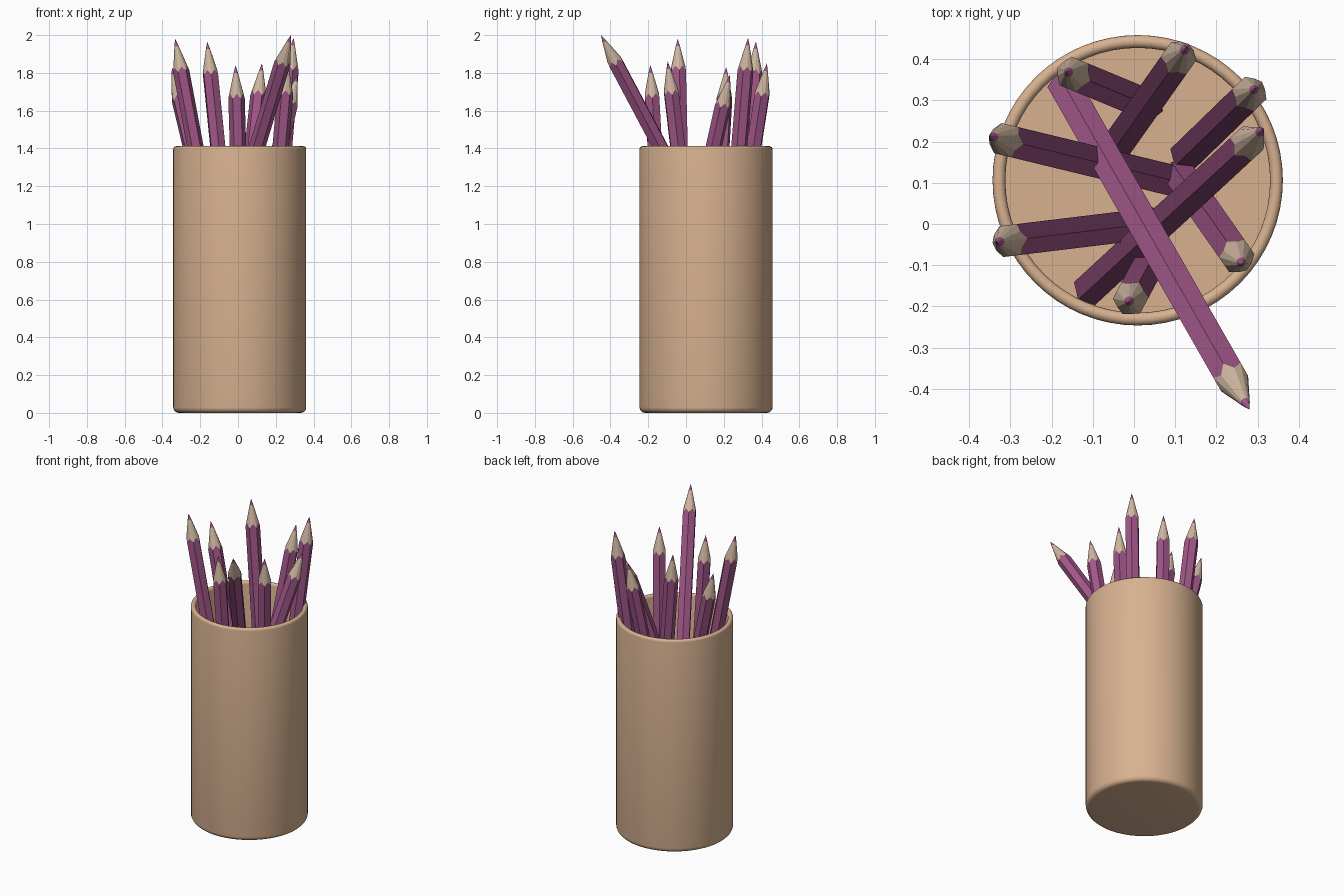
import bpy, bmesh, math
from mathutils import Vector

if "Cube" in bpy.data.objects:
    bpy.data.objects.remove(bpy.data.objects["Cube"])


def material(name, rgb):
    m = bpy.data.materials.new(name)
    m.diffuse_color = (*rgb, 1)
    m.use_nodes = True
    m.node_tree.nodes["Principled BSDF"].inputs["Base Color"].default_value = m.diffuse_color
    return m


TAN = material("tan_cup", (0.68, 0.44, 0.28))
PURPLE = material("purple_paint", (0.36, 0.095, 0.25))
WOOD = material("bare_wood", (0.62, 0.47, 0.35))


def add_object(name, bm, mats):
    bmesh.ops.recalc_face_normals(bm, faces=bm.faces)
    me = bpy.data.meshes.new(name)
    bm.to_mesh(me)
    bm.free()
    for m in mats:
        me.materials.append(m)
    ob = bpy.data.objects.new(name, me)
    bpy.context.collection.objects.link(ob)
    return ob


def arc(cr, cz, rad, a0, a1, n=5):
    return [(cr + rad * math.cos(math.radians(a0 + (a1 - a0) * i / n)),
             cz + rad * math.sin(math.radians(a0 + (a1 - a0) * i / n))) for i in range(n + 1)]


# cup: lathed profile with a rounded foot, rounded rim and a flat floor inside
R, RIN, TOP, FLOOR = 0.352, 0.321, 1.412, 0.035
half = (R - RIN) / 2
profile = ([(0, 0)] + arc(R - 0.03, 0.03, 0.03, -90, 0)
           + arc(R - half, TOP - half, half, 0, 180, 8)
           + [(RIN, FLOOR), (0, FLOOR)])
bm = bmesh.new()
vs = [bm.verts.new((r, 0, z)) for r, z in profile]
es = [bm.edges.new(p) for p in zip(vs, vs[1:])]
bmesh.ops.spin(bm, geom=vs + es, axis=(0, 0, 1), cent=(0, 0, 0),
               angle=2 * math.pi, steps=64, use_duplicate=False)
bmesh.ops.remove_doubles(bm, verts=bm.verts, dist=1e-4)
cup = add_object("cup", bm, [TAN])
cup.location = (0.009, 0.106, 0)
bpy.context.view_layer.objects.active = cup
cup.select_set(True)
bpy.ops.object.shade_smooth_by_angle(angle=math.radians(40))


# pencil: hexagonal painted body, scalloped wooden cone, painted point
def pencil(name, tip, base, rad=0.0435, cone=0.175, point=0.04):
    tip, base = Vector(tip), Vector(base)
    d = (tip - base).normalized()
    side = d.cross(Vector((0, 0, 1))).normalized()
    up = side.cross(d)
    length = (tip - base).length
    apothem = rad * math.cos(math.pi / 6)
    bm = bmesh.new()

    def ring(r_of, h_of):
        out = []
        for i in range(12):
            a = i * math.pi / 6
            r = r_of(i)
            out.append(bm.verts.new(base + d * h_of(i) + up * r * math.cos(a) + side * r * math.sin(a)))
        return out

    hexr = lambda i: apothem if i % 2 else rad
    low = ring(hexr, lambda i: 0)
    shoulder = ring(hexr, lambda i: length - cone + (0.025 if i % 2 else 0))
    lead = ring(lambda i: 0.0115, lambda i: length - point)
    apex = bm.verts.new(tip)
    bm.faces.new(low)
    for i in range(12):
        j = (i + 1) % 12
        bm.faces.new((low[i], low[j], shoulder[j], shoulder[i]))
        bm.faces.new((shoulder[i], shoulder[j], lead[j], lead[i])).material_index = 1
        bm.faces.new((lead[i], lead[j], apex))
    add_object(name, bm, [PURPLE, WOOD])


# tip and base of every pencil, the last one leaning far over the rim
pencils = [
    ((-0.163, 0.370, 1.965), (0.03, 0.29, 0.05)),
    ((0.127, 0.428, 1.85), (-0.07, 0.15, 0.05)),
    ((0.294, 0.329, 1.985), (0.13, 0.17, 0.05)),
    ((0.314, 0.232, 1.79), (-0.105, -0.155, 0.06)),
    ((0.263, -0.097, 1.86), (0.115, 0.115, 0.05)),
    ((-0.013, -0.189, 1.84), (0.04, -0.09, 0.05)),
    ((-0.333, -0.044, 1.98), (0.03, 0.0, 0.05)),
    ((-0.350, 0.213, 1.83), (0.075, 0.11, 0.05)),
    ((0.280, -0.450, 2.0), (-0.168, 0.335, 0.52)),
]
for n, (tip, base) in enumerate(pencils, 1):
    pencil(f"pencil_{n}", tip, base)
